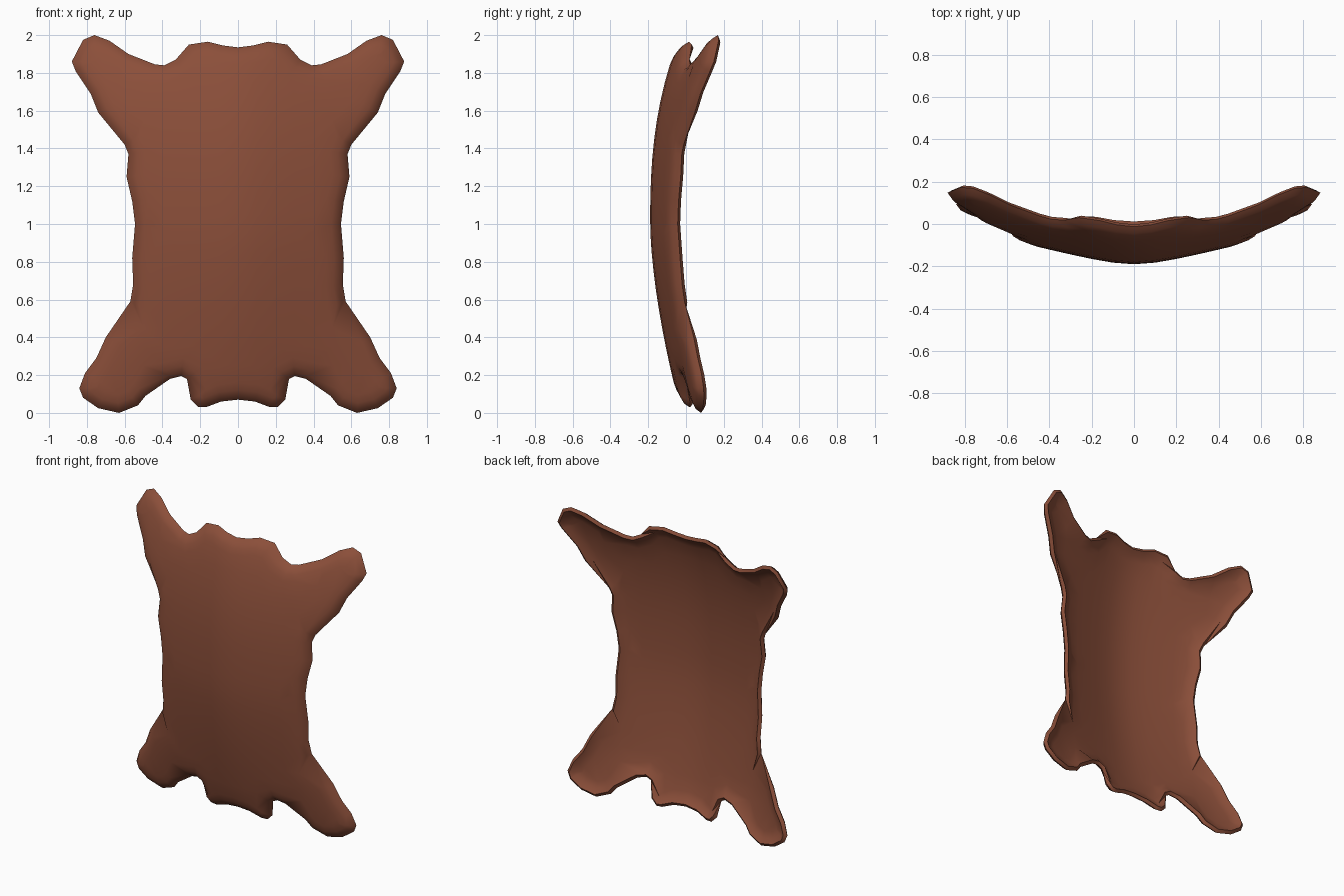
import bpy, math
from mathutils import Vector, geometry

if "Cube" in bpy.data.objects:
    bpy.data.objects.remove(bpy.data.objects["Cube"])

# Right half of the hide outline (x, z), from neck to tail
HALF = [(0, 1.935), (.08, 1.945), (.16, 1.965), (.26, 1.95), (.33, 1.87), (.39, 1.84),
        (.44, 1.845), (.58, 1.9), (.68, 1.97), (.76, 2.0), (.82, 1.975), (.88, 1.86),
        (.86, 1.81), (.78, 1.69), (.74, 1.59), (.6, 1.42), (.58, 1.37), (.59, 1.25),
        (.56, 1.12), (.545, 1.0), (.56, .82), (.555, .68), (.57, .59), (.7, .40),
        (.75, .29), (.81, .21), (.84, .13), (.82, .08), (.74, .025), (.63, 0), (.53, .04),
        (.49, .09), (.36, .18), (.30, .195), (.27, .18), (.25, .07), (.21, .03),
        (.17, .03), (.09, .06), (0, .07)]
outline = [Vector(p) for p in HALF] + [Vector((-x, z)) for x, z in HALF[-2:0:-1]]
outline.reverse()                       # counter-clockwise in x, z
N = len(outline)


def edge_distance(p):
    best = 9.0
    for i in range(N):
        a, b = outline[i], outline[(i + 1) % N]
        t = max(0, min(1, (p - a).dot(b - a) / (b - a).length_squared))
        best = min(best, (p - a - (b - a) * t).length)
    return best


def inside(p):
    hit = False
    for i in range(N):
        a, b = outline[i], outline[(i + 1) % N]
        if (a.y > p.y) != (b.y > p.y) and p.x < (b.x - a.x) * (p.y - a.y) / (b.y - a.y) + a.x:
            hit = not hit
    return hit


def bow(x, z):
    """Depth of the hide's rim plane, bowed forward in the middle."""
    side = .25 * (math.sqrt(x * x + .0225) - .15)
    t = z - 1
    if t > 0:
        return -.13 + side + .16 * t ** 2.5
    return -.13 + side * (1 - .5 * t * t) + .165 * (-t) ** 1.6


def dome(d, r):
    u = min(d / r, 1)
    return math.sqrt(max(0, 1 - (1 - u) ** 2))


# Flat layout: outline, inset rings and an interior grid
points = list(outline)
for off in (.02, .05, .09):
    for i in range(N):
        a, b, c = outline[i - 1], outline[i], outline[(i + 1) % N]
        n1 = Vector((a.y - b.y, b.x - a.x)).normalized()
        n2 = Vector((b.y - c.y, c.x - b.x)).normalized()
        n = (n1 + n2).normalized()
        p = b + n * off / max(.6, n.dot(n1))
        if inside(p) and edge_distance(p) > off * .9:
            points.append(p)
for i in range(-8, 9):
    for j in range(20):
        p = Vector((i * .1, .05 + j * .1))
        if inside(p) and edge_distance(p) > .125:
            points.append(p)
edges = [(i, (i + 1) % N) for i in range(N)]
flat, _, tris, *_ = geometry.delaunay_2d_cdt(points, edges, [], 1, 1e-5)

# Front skin and hollow back skin, joined along the outline
verts, faces, back = [], [], {}
dist = [edge_distance(p) for p in flat]
for p, d in zip(flat, dist):
    verts.append((p.x, bow(p.x, p.y) - .018 - .042 * dome(d, .1), p.y))
for k, (p, d) in enumerate(zip(flat, dist)):
    if d < 1e-4:
        back[k] = k
    else:
        back[k] = len(verts)
        verts.append((p.x, bow(p.x, p.y) - .03 * dome(max(0, d - .023), .1), p.y))
for t in tris:
    faces.append(list(t))
    faces.append([back[k] for k in reversed(t)])

mesh = bpy.data.meshes.new("animal_hide")
mesh.from_pydata(verts, [], faces)
mesh.validate()
hide = bpy.data.objects.new("animal_hide", mesh)
bpy.context.collection.objects.link(hide)

# Centre the depth on y = 0 is already implied by the bow

leather = bpy.data.materials.new("brown leather")
leather.diffuse_color = (.26, .078, .042, 1)
leather.use_nodes = True
leather.node_tree.nodes["Principled BSDF"].inputs["Base Color"].default_value = leather.diffuse_color
mesh.materials.append(leather)

bpy.context.view_layer.objects.active = hide
hide.select_set(True)
bpy.ops.object.shade_smooth_by_angle(angle=math.radians(50))
